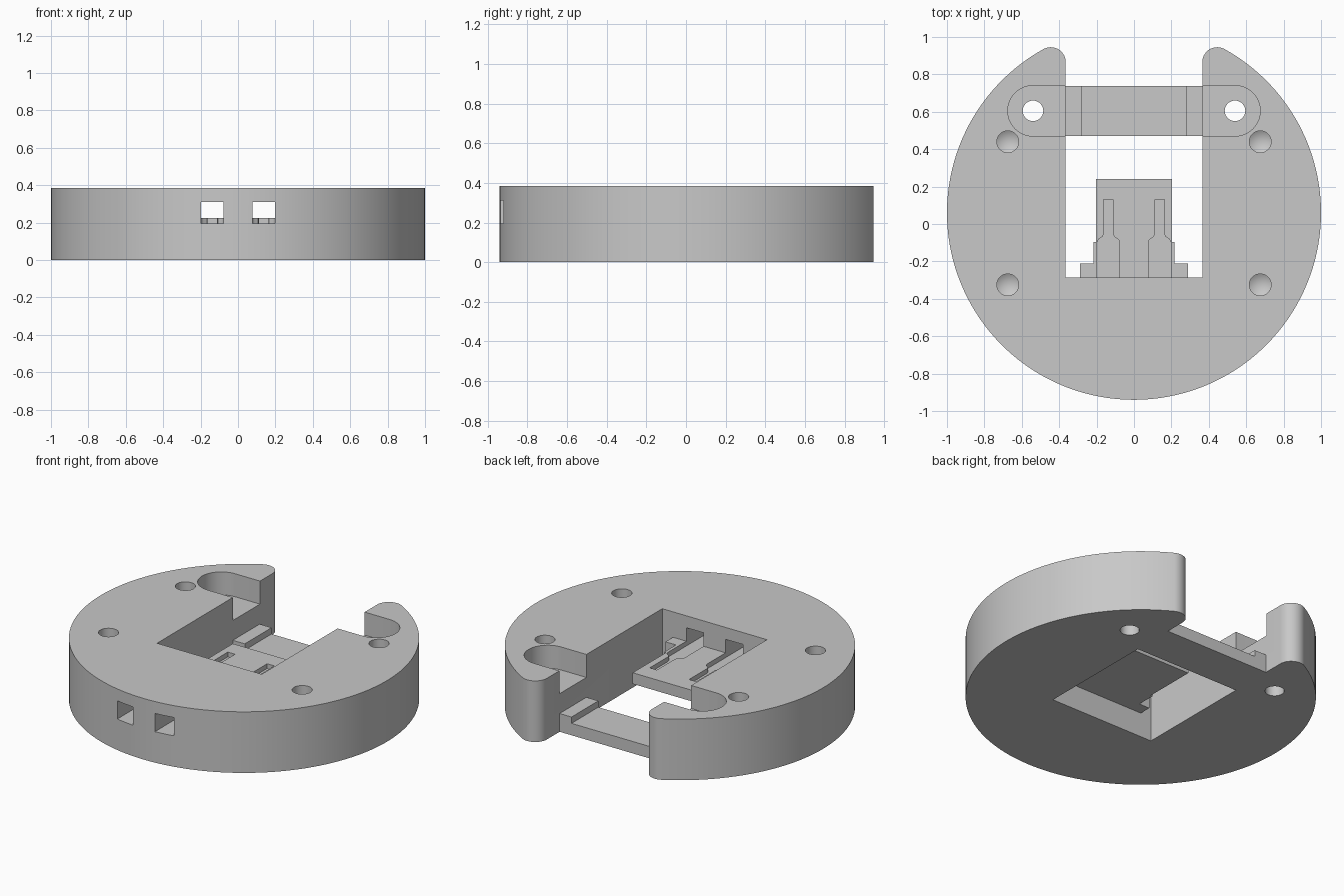
import bpy, bmesh
from math import sin, cos, pi, atan2, sqrt

cube = bpy.data.objects.get("Cube")
if cube:
    bpy.data.objects.remove(cube, do_unlink=True)

grey = bpy.data.materials.new("plain grey")
grey.use_nodes = True
colour = (0.58, 0.58, 0.58, 1)
grey.diffuse_color = colour
grey.node_tree.nodes["Principled BSDF"].inputs["Base Color"].default_value = colour


def arc(cx, cy, r, a0, a1, n):
    return [(cx + r * cos(a0 + (a1 - a0) * i / n),
             cy + r * sin(a0 + (a1 - a0) * i / n)) for i in range(n + 1)]


def mirrored(half):
    """Close a half outline by reflecting it in x."""
    return half + [(-x, y) for x, y in reversed(half) if abs(x) > 1e-5]


def finish(name, bm):
    bmesh.ops.recalc_face_normals(bm, faces=bm.faces)
    mesh = bpy.data.meshes.new(name)
    bm.to_mesh(mesh)
    bm.free()
    mesh.materials.append(grey)
    obj = bpy.data.objects.new(name, mesh)
    bpy.context.collection.objects.link(obj)
    return obj


def prism(name, outline, z0, z1):
    bm = bmesh.new()
    face = bm.faces.new([bm.verts.new((x, y, z0)) for x, y in outline])
    ext = bmesh.ops.extrude_face_region(bm, geom=[face])["geom"]
    for v in ext:
        if isinstance(v, bmesh.types.BMVert):
            v.co.z = z1
    return finish(name, bm)


def drill(name, x, y, r, z_tip, z_shoulder, z_top):
    """Cylinder with a pointed lower end."""
    bm = bmesh.new()
    ring = arc(x, y, r, 0, 2 * pi, 32)[:-1]
    low = [bm.verts.new((px, py, z_shoulder)) for px, py in ring]
    top = [bm.verts.new((px, py, z_top)) for px, py in ring]
    tip = bm.verts.new((x, y, z_tip))
    bm.faces.new(top)
    for i in range(len(ring)):
        j = (i + 1) % len(ring)
        bm.faces.new((low[i], low[j], top[j], top[i]))
        bm.faces.new((tip, low[j], low[i]))
    return finish(name, bm)


def cut(target, cutter):
    cutter.hide_render = True
    mod = target.modifiers.new("cut", "BOOLEAN")
    mod.operation = "DIFFERENCE"
    mod.solver = "EXACT"
    mod.object = cutter
    bpy.context.view_layer.objects.active = target
    bpy.ops.object.modifier_apply(modifier=mod.name)
    bpy.data.objects.remove(cutter, do_unlink=True)


def box(x0, x1, y0, y1):
    return [(x0, y0), (x1, y0), (x1, y1), (x0, y1)]


HEIGHT, MID_Y = 0.385, 0.06
SLOT_X, SLOT_Y = 0.365, -0.285

# Round body with an open slot and rounded horn tips
tip_r = 0.08
tip_x = SLOT_X + tip_r
tip_dy = sqrt((1 - tip_r) ** 2 - tip_x ** 2)
join = atan2(tip_dy, tip_x)
half = [(SLOT_X, SLOT_Y)]
half += arc(tip_x, MID_Y + tip_dy, tip_r, pi, join, 14)
half += arc(0, MID_Y, 1, join, -pi / 2, 60)[1:]
body = prism("round_body", mirrored(half), 0, HEIGHT)

for s in (-1, 1):
    # Rounded pocket beside the slot, with a through hole
    pocket = [(0.3, 0.47)] + arc(0.54, 0.605, 0.135, -pi / 2, pi / 2, 24) + [(0.3, 0.74)]
    cut(body, prism("pocket_cutter", [(s * x, y) for x, y in pocket], 0.24, 0.5))
    hole = arc(s * 0.54, 0.605, 0.055, 0, 2 * pi, 32)[:-1]
    cut(body, prism("hole_cutter", hole, -0.1, 0.5))
    # Blind screw holes
    for y in (0.44, -0.325):
        cut(body, drill("screw_cutter", s * 0.675, y, 0.058, 0.11, 0.145, 0.5))
    # Window tunnel from the front rim into the slot
    x0, x1 = sorted((s * 0.077, s * 0.197))
    cut(body, prism("window_cutter", box(x0, x1, -1.1, -0.2), 0.195, 0.31))

# Stepped platform with two key-shaped channels
half = [(0.29, SLOT_Y), (0.29, -0.21), (0.217, -0.21), (0.217, -0.095),
        (0.204, -0.095), (0.204, 0.24)]
platform = prism("platform", mirrored(half), 0.155, 0.225)
for s in (-1, 1):
    right = [(0.06, -0.3), (0.06, -0.1)]
    right += arc(0.035, -0.1, 0.025, 0, pi / 3, 4)[1:]
    right += [(0.03, -0.067), (0.025, -0.05), (0.025, 0.13)]
    key = [(x + s * 0.137, y) for x, y in mirrored(right)]
    cut(platform, prism("channel_cutter", key, 0.195, 0.3))

# Low bridge across the slot, with raised ends
bridge = prism("bridge", box(-SLOT_X, SLOT_X, 0.47, 0.737), 0, 0.115)
cut(bridge, prism("bridge_cutter", box(-0.282, 0.282, 0.4, 0.8), 0.075, 0.3))

# Smooth the curves, keep the edges crisp
bpy.ops.object.select_all(action="DESELECT")
for obj in (body, platform, bridge):
    obj.select_set(True)
bpy.context.view_layer.objects.active = body
bpy.ops.object.shade_smooth_by_angle(angle=pi / 7)
